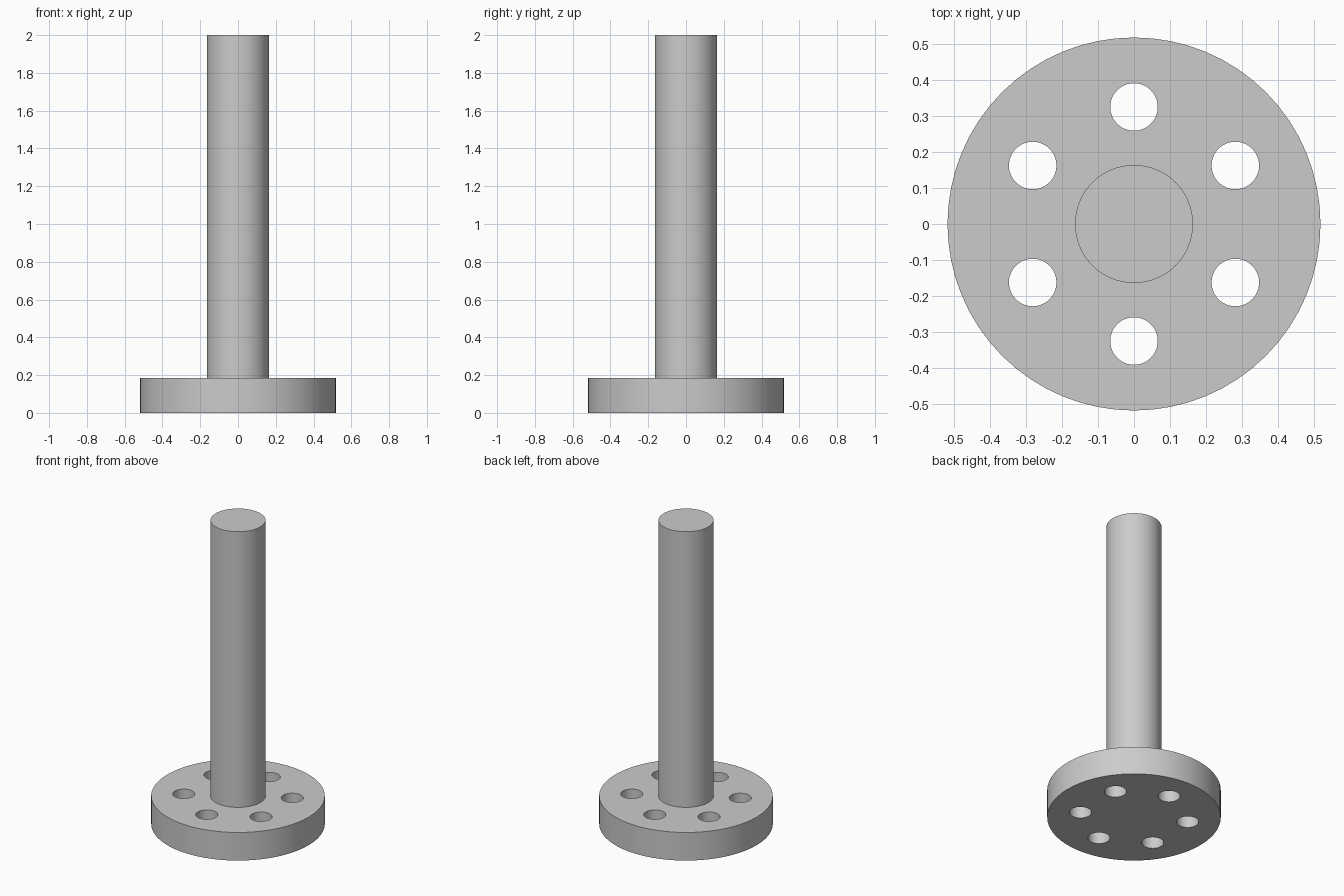
import bpy
from math import cos, sin, radians

cube = bpy.data.objects.get("Cube")
if cube:
    bpy.data.objects.remove(cube, do_unlink=True)

FLANGE_R, FLANGE_H = 0.518, 0.185
SHAFT_R, TOP = 0.164, 2.0
HOLE_R, BOLT_CIRCLE = 0.066, 0.325

grey = bpy.data.materials.new("plain grey")
grey.use_nodes = True
colour = (0.6, 0.6, 0.6, 1)
grey.diffuse_color = colour
grey.node_tree.nodes["Principled BSDF"].inputs["Base Color"].default_value = colour


def cylinder(name, radius, z0, z1, x=0, y=0, sides=64):
    bpy.ops.mesh.primitive_cylinder_add(
        vertices=sides, radius=radius, depth=z1 - z0, location=(x, y, (z0 + z1) / 2))
    obj = bpy.context.object
    obj.name = name
    obj.data.materials.append(grey)
    return obj


# Round base flange and the shaft standing on it
flange = cylinder("flange", FLANGE_R, 0, FLANGE_H)
shaft = cylinder("shaft", SHAFT_R, FLANGE_H, TOP)

# Six through holes on a bolt circle
cutters = []
for i in range(6):
    a = radians(90 + 60 * i)
    cutters.append(cylinder("bolt_hole_cutter", HOLE_R, -0.1, FLANGE_H + 0.1,
                            BOLT_CIRCLE * cos(a), BOLT_CIRCLE * sin(a), 48))
bpy.ops.object.select_all(action="DESELECT")
for c in cutters:
    c.select_set(True)
bpy.context.view_layer.objects.active = cutters[0]
bpy.ops.object.join()
cutter = bpy.context.object

cut = flange.modifiers.new("bolt holes", "BOOLEAN")
cut.operation = "DIFFERENCE"
cut.solver = "EXACT"
cut.object = cutter
bpy.ops.object.select_all(action="DESELECT")
flange.select_set(True)
bpy.context.view_layer.objects.active = flange
bpy.ops.object.modifier_apply(modifier=cut.name)
bpy.data.objects.remove(cutter, do_unlink=True)

# Smooth round walls, crisp rims
shaft.select_set(True)
bpy.ops.object.shade_smooth_by_angle(angle=radians(30))
